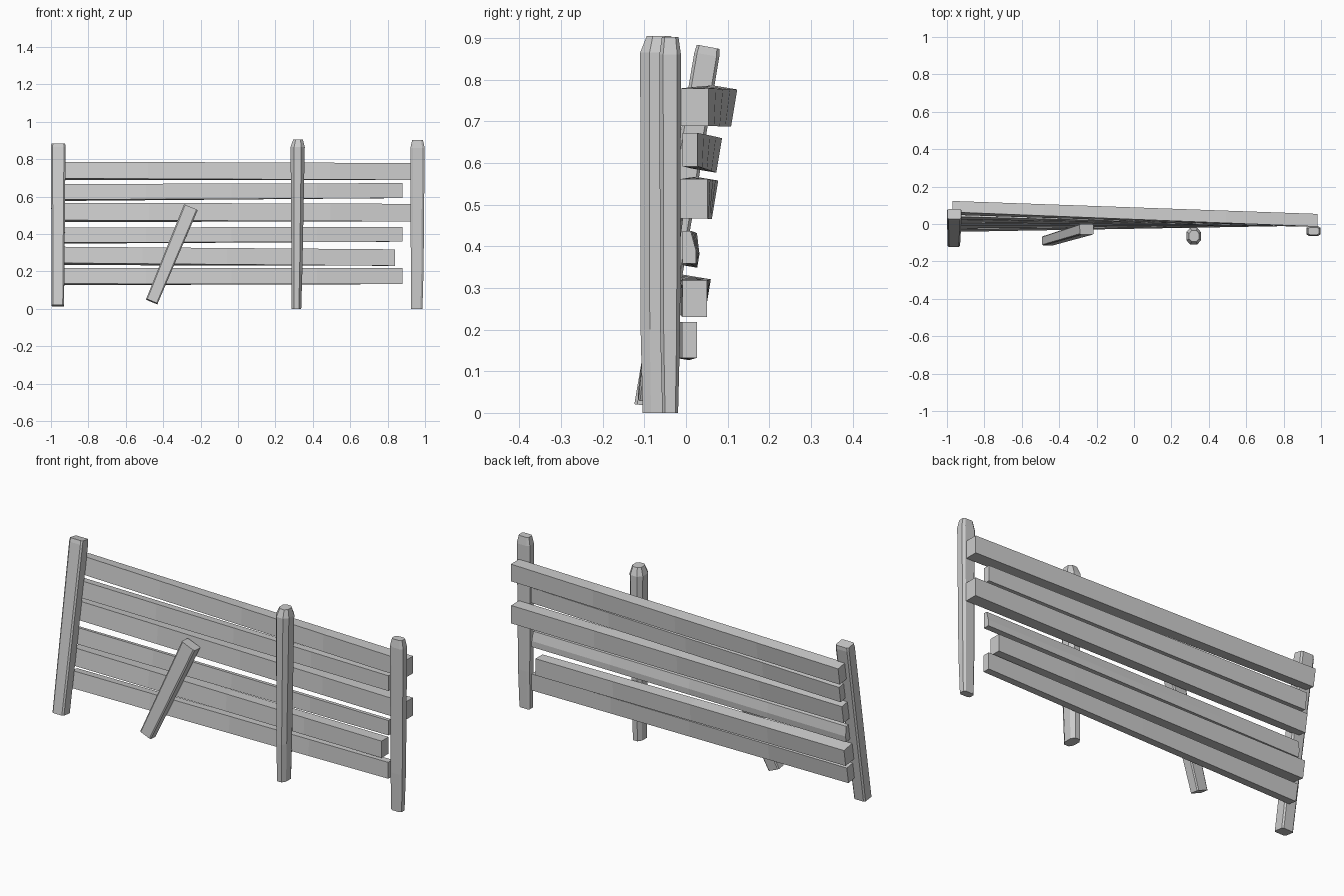
import bpy, math
from mathutils import Vector

if "Cube" in bpy.data.objects:
    bpy.data.objects.remove(bpy.data.objects["Cube"])

BOX = [(-1, -1), (1, -1), (1, 1), (-1, 1)]
CUT_BACK = [(-1, -1), (1, -1), (1, -.2), (.2, 1), (-1, 1)]


def chamfered(c):
    k = 1 - c
    return [(-k, -1), (k, -1), (1, -k), (1, k), (k, 1), (-k, 1), (-1, k), (-1, -k)]


def loft(name, stations, profile):
    """Skin a profile through stations of (centre, half-axis u, half-axis v)."""
    verts, faces, n = [], [], len(profile)
    for c, u, v in stations:
        verts += [Vector(c) + Vector(u) * a + Vector(v) * b for a, b in profile]
    for s in range(len(stations) - 1):
        for i in range(n):
            j = (i + 1) % n
            faces.append((s * n + i, s * n + j, s * n + n + j, s * n + n + i))
    faces.append(tuple(reversed(range(n))))
    faces.append(tuple(range(len(verts) - n, len(verts))))
    mesh = bpy.data.meshes.new(name)
    mesh.from_pydata(verts, [], faces)
    obj = bpy.data.objects.new(name, mesh)
    bpy.context.collection.objects.link(obj)
    return obj


def post(name, rings, profile, tip=0.0):
    """Upright post: rings of (x, y, z, half width, half depth)."""
    loft(name, [((x, y, z), (w, 0, tip if i else 0), (0, d, 0))
                for i, (x, y, z, w, d) in enumerate(rings)], profile)


# Posts: the left one leans back, the others stand upright
loft("left_post", [((-.963, -.093, .017), (.033, 0, 0), (0, .031, -.004)),
                   ((-.961, .05, .86), (.039, 0, 0), (0, .030, -.005)),
                   ((-.961, .053, .879), (.037, 0, 0), (0, .027, -.005))], chamfered(.22))
post("middle_post", [(.312, -.064, 0, .026, .040), (.315, -.065, .2, .029, .044),
                     (.319, -.065, .865, .038, .045), (.321, -.065, .905, .026, .029)],
     chamfered(.5))
post("right_post", [(.956, -.038, 0, .030, .019), (.958, -.038, .2, .034, .024),
                    (.960, -.038, .86, .038, .026), (.960, -.038, .902, .029, .020)],
     chamfered(.35))

# Rails: twist from the leaning left post to the upright right post
# (left x, y front, depth, z centre, height), (right x, y front, depth, z centre, height)
LEAN = math.radians(9.5)
rails = [
    ((-.97, .056, .060, .737, .090), (.98, -.014, .068, .734, .090), BOX),
    ((-.95, .032, .048, .622, .084), (.88, -.008, .036, .632, .080), BOX),
    ((-.96, .016, .054, .516, .094), (.98, -.014, .066, .514, .094), BOX),
    ((-.95, -.002, .036, .392, .082), (.88, -.008, .032, .398, .078), CUT_BACK),
    ((-.96, -.017, .070, .283, .088), (.84, -.008, .058, .274, .088), BOX),
    ((-.95, -.035, .050, .173, .086), (.88, -.010, .036, .175, .086), BOX),
]
for i, (a, b, profile) in enumerate(rails):
    stations = []
    for t in (0, .25, .5, .75, 1):
        x, y, d, z, h = [p + (q - p) * t for p, q in zip(a, b)]
        ang = LEAN * (1 - t)
        u = Vector((0, math.cos(ang), -math.sin(ang))) * d / 2
        v = Vector((0, math.sin(ang), math.cos(ang))) * h / 2
        stations.append(((x, y + d / 2, z), u, v))
    loft(f"rail_{i + 1}", stations, profile)

# Loose board leaning on the front
low, high = Vector((-.461, -.090, .039)), Vector((-.253, -.028, .541))
axis = (high - low).normalized()
side = axis.cross(Vector((0, 1, 0))).normalized()
depth = side.cross(axis).normalized()
loft("leaning_board", [(low, -side * .033, depth * .025),
                       (high, -side * .040, depth * .029)], chamfered(.18))

# Make all face normals point outwards
import bmesh
for obj in bpy.data.objects:
    bm = bmesh.new()
    bm.from_mesh(obj.data)
    bmesh.ops.recalc_face_normals(bm, faces=bm.faces)
    bm.to_mesh(obj.data)
    bm.free()
